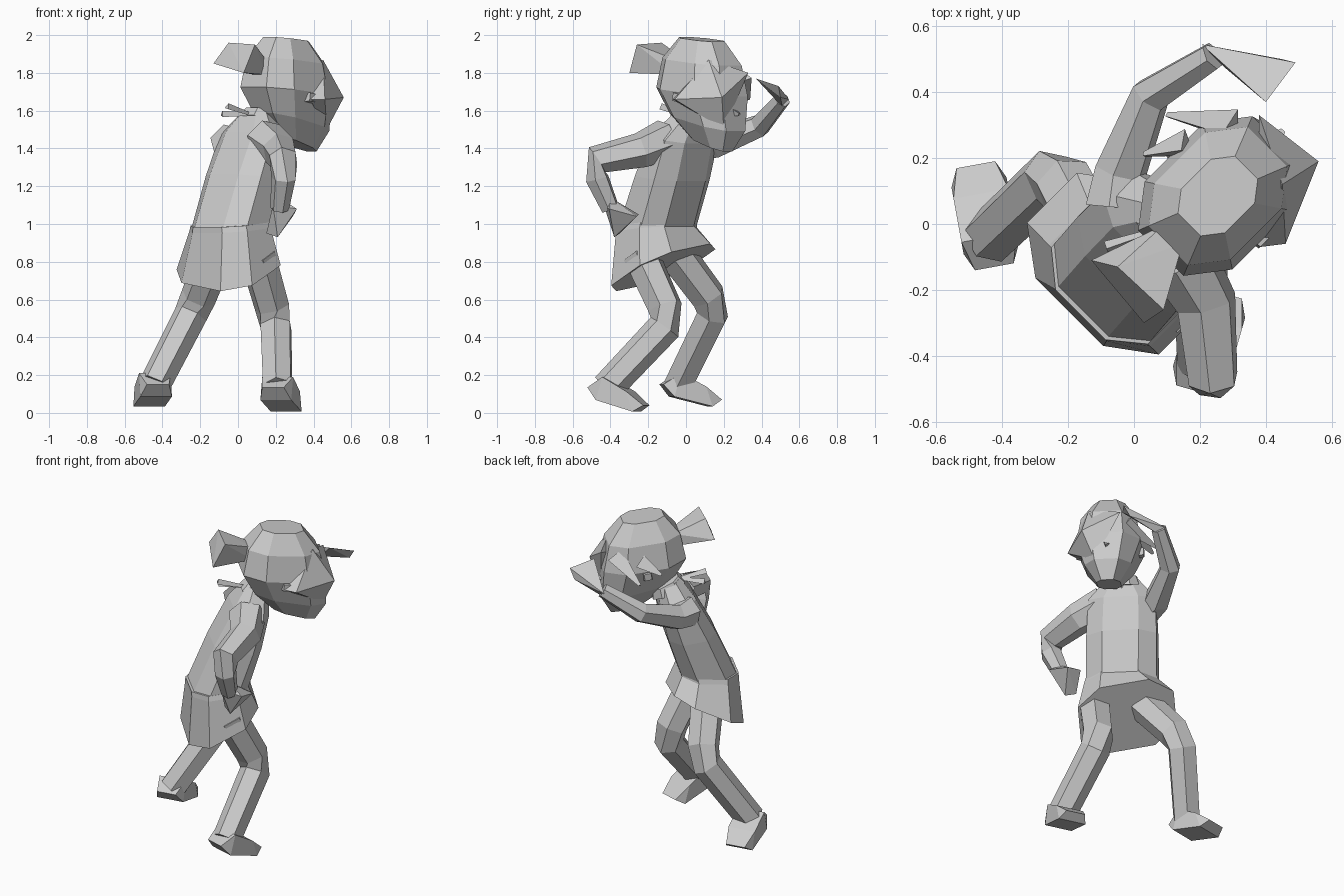
import bpy, bmesh
from math import sin, cos, pi, tau, copysign
from mathutils import Vector

cube = bpy.data.objects.get("Cube")
if cube:
    bpy.data.objects.remove(cube)

clay = bpy.data.materials.new("light_grey")
clay.use_nodes = True
grey = (0.6, 0.6, 0.6, 1)
clay.diffuse_color = grey
clay.node_tree.nodes["Principled BSDF"].inputs["Base Color"].default_value = grey

# The figure faces diagonally
forward = Vector((1, 1, 0)).normalized()
left = Vector((-1, 1, 0)).normalized()
up = Vector((0, 0, 1))


def local(f, l, z):
    return forward * f + left * l + up * z


def at(x, y, z):
    return Vector((x, y, z))


def finish(name, bm):
    bmesh.ops.recalc_face_normals(bm, faces=bm.faces[:])
    mesh = bpy.data.meshes.new(name)
    bm.to_mesh(mesh)
    bm.free()
    mesh.materials.append(clay)
    bpy.context.collection.objects.link(bpy.data.objects.new(name, mesh))


def skin(name, loops):
    """Join closed loops of points into a capped surface."""
    bm = bmesh.new()
    rows = [[bm.verts.new(point) for point in loop] for loop in loops]
    for low, high in zip(rows, rows[1:]):
        for i in range(len(low)):
            bm.faces.new((low[i - 1], low[i], high[i], high[i - 1]))
    bm.faces.new(rows[0])
    bm.faces.new(rows[-1])
    finish(name, bm)


def boxy(value):
    return copysign(abs(value) ** 0.75, value)


def ring(centre, depth, width, slope, lean=0, sides=8):
    """Boxy oval around the body, sloping toward the front and the left."""
    loop = []
    for i in range(sides):
        angle = tau * (i + 0.5) / sides
        f, l = depth * boxy(cos(angle)), width * boxy(sin(angle))
        loop.append(centre + local(f, l, slope * f + lean * l))
    return loop


def limb(name, start_radius, end_radius, points, sides=6):
    """Tapered tube along a path of points."""
    loops, side, last = [], None, len(points) - 1
    for k, point in enumerate(points):
        along = (points[min(k + 1, last)] - points[max(k - 1, 0)]).normalized()
        side = side or along.orthogonal()
        side = (side - along * side.dot(along)).normalized()
        other = along.cross(side)
        radius = start_radius + (end_radius - start_radius) * k / last
        angles = [tau * i / sides for i in range(sides)]
        loops.append([point + (side * cos(a) + other * sin(a)) * radius for a in angles])
    skin(name, loops)


def hull(name, points):
    bm = bmesh.new()
    for point in points:
        bm.verts.new(point)
    bmesh.ops.convex_hull(bm, input=bm.verts[:])
    loose = [vert for vert in bm.verts if not vert.link_faces]
    bmesh.ops.delete(bm, geom=loose, context='VERTS')
    finish(name, bm)


def leg(name, hip, knee, ankle, toe):
    """Bent leg, and a wedge foot from a raised heel to a blunt toe."""
    limb(name + "_leg", 0.1, 0.085,
         [hip, knee.lerp(hip, 0.2), knee.lerp(ankle, 0.1), ankle])
    along = (toe - ankle).normalized()
    heel = ankle - along * 0.1 - up * 0.04
    points = []
    for side in (along.cross(up), up.cross(along)):
        edge = side.normalized() * 0.085
        points += [heel + edge * 0.7, heel + along * 0.06 + edge - up * 0.04,
                   ankle + edge + up * 0.06, ankle.lerp(toe, 0.6) + edge + up * 0.05,
                   toe + edge * 0.7 + up * 0.02, toe + edge - along * 0.06 - up * 0.04]
    hull(name + "_foot", points)


# Dress: bodice leaning forward, then the flared skirt
waist = local(-0.14, -0.08, 0.97)
neck = local(0.1, -0.06, 1.58)
bodice = []
for rise, depth, width in ((0, 0.18, 0.22), (0.45, 0.15, 0.22), (0.8, 0.11, 0.21), (1, 0.07, 0.09)):
    bodice.append(ring(waist.lerp(neck, rise), depth, width, 0.1 - rise / 2))
skin("bodice", bodice)
hem = waist + local(0.02, 0.03, -0.2)
skin("skirt", [ring(waist + up * 0.03, 0.18, 0.22, 0.1),
               ring(waist, 0.18, 0.23, 0.1),
               ring(hem, 0.22, 0.3, 0.5, 0.15)])

# Collar and neck
skin("collar", [ring(neck - up * 0.05, 0.1, 0.11, -0.5),
                ring(neck + forward * 0.02, 0.08, 0.09, -0.5)])
limb("neck", 0.05, 0.05, [neck - up * 0.1, neck + local(0.1, 0, 0.05)])

# Head: a rounded block whose lower rings slide forward into the chin
head = local(0.24, -0.12, 1.7)
skull = []
for step in range(-2, 3):
    height, spread = sin(step * pi / 6), cos(step * pi / 6)
    chin = max(0, -height)
    centre = head + up * height * 0.32 + forward * chin * 0.08
    skull.append(ring(centre, 0.26 * spread, (0.2 - chin * 0.06) * spread, -0.1 - chin / 4))
skin("head", skull)
brow = head + forward * 0.22
limb("nose", 0.03, 0.01, [brow - up * 0.1, brow + local(0.06, 0, -0.12)], 3)
for name, side in (("left_ear", left), ("right_ear", -left)):
    root = head + side * 0.16 - up * 0.03
    limb(name, 0.04, 0.03, [root, root + side * 0.04], 4)

# Hair: fringe swept over one eye, side locks and a flared ponytail
hull("fringe", [at(0.38, -0.07, 1.66), at(0.46, -0.06, 1.66), at(0.56, 0.19, 1.67),
                at(0.45, 0.12, 1.87), at(0.47, 0.2, 1.5), at(0.38, 0.33, 1.8)])
limb("left_lock", 0.06, 0.01, [at(0.3, 0.29, 1.78), at(0.1, 0.33, 1.66)], 3)
limb("rear_lock", 0.05, 0.01, [at(0.16, 0.24, 1.76), at(0.03, 0.21, 1.7)], 3)
root = at(0.12, -0.03, 1.83)
tie = [root + local(0, side, height) for side in (-0.04, 0.04) for height in (-0.04, 0.04)]
hull("ponytail", tie + [at(-0.13, -0.11, 1.85), at(0.03, -0.3, 1.8),
                        at(0.09, -0.26, 1.95), at(-0.05, -0.13, 1.96)])

# Ribbon ends behind the collar
knot = neck - forward * 0.07
for name, tip in (("upper_ribbon", local(-0.16, 0.01, 0.04)), ("lower_ribbon", local(-0.14, 0.07, 0))):
    limb(name, 0.01, 0.02, [knot, knot + tip], 3)

# Left arm raised, hand shading the eyes
wrist = at(0.24, 0.51, 1.66)
limb("left_arm", 0.1, 0.045, [at(-0.05, 0.05, 1.43), at(-0.04, 0.16, 1.43),
                              at(0.05, 0.39, 1.52), wrist])
hull("left_hand", [wrist + left * 0.05, wrist - left * 0.05, wrist - up * 0.04,
                   at(0.49, 0.49, 1.73), at(0.45, 0.5, 1.67), at(0.4, 0.37, 1.77)])

# Right arm bent, hand on the hip
elbow = at(0.24, -0.47, 1.34)
wrist = at(0.22, -0.4, 1.08)
limb("right_arm", 0.11, 0.05, [at(0.14, -0.1, 1.45), at(0.22, -0.24, 1.39),
                               elbow, elbow - up * 0.1, wrist])
hull("right_hand", [wrist + local(-0.05, 0, 0.02), wrist + local(0.06, -0.07, 0),
                    wrist + up * 0.06, at(0.21, -0.38, 0.93), at(0.15, -0.35, 0.95),
                    at(0.29, -0.26, 1.04), at(0.2, -0.25, 1.05)])

# Legs striding with bent knees
leg("left", at(-0.12, -0.05, 0.84), at(-0.23, 0.16, 0.56),
    at(-0.44, -0.04, 0.15), at(-0.48, 0.18, 0.05))
leg("right", at(0.1, -0.24, 0.84), at(0.2, -0.08, 0.49),
    at(0.21, -0.42, 0.13), at(0.27, -0.21, 0.02))
